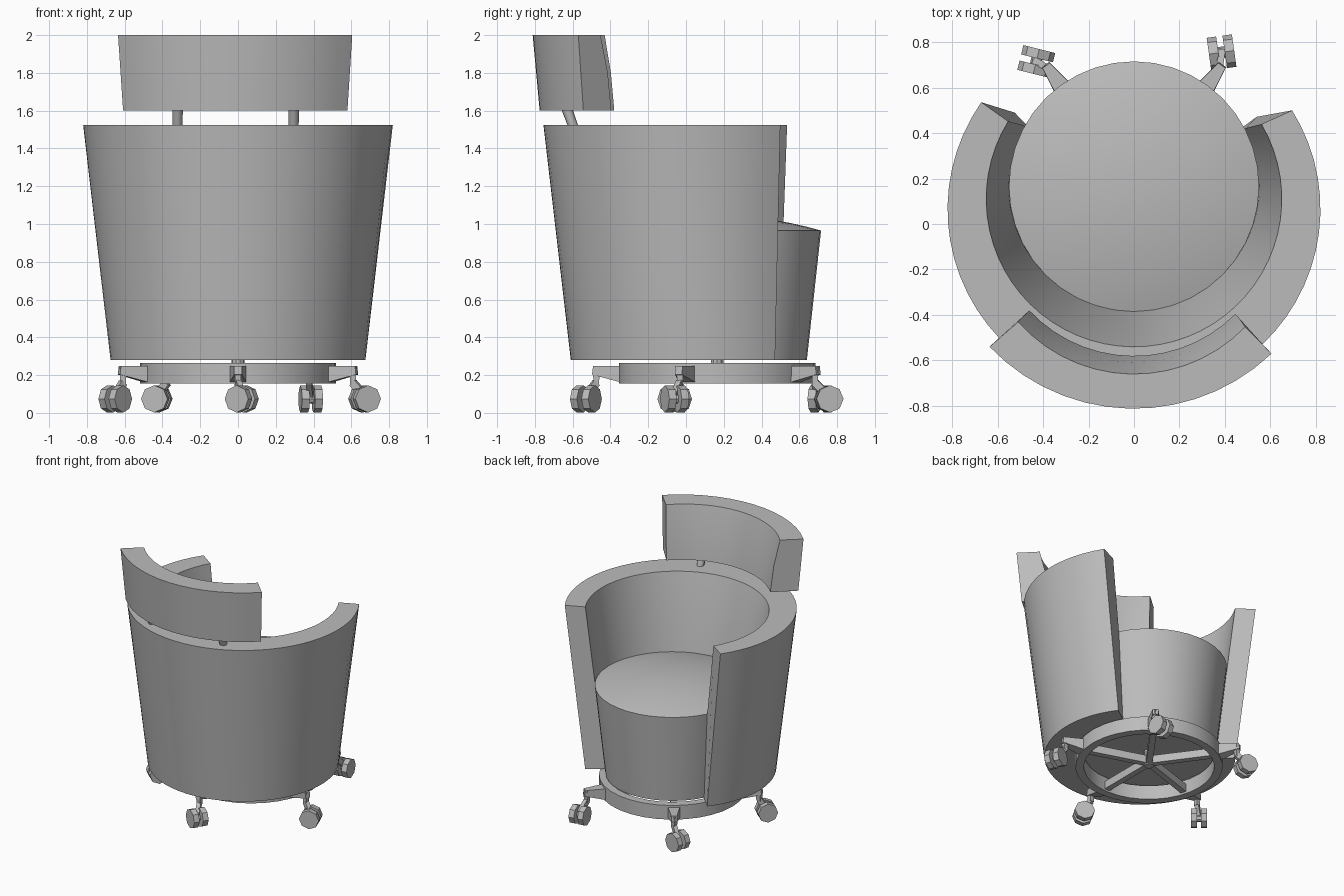
import bpy, bmesh
from math import sin, cos, radians, pi
from mathutils import Vector, Matrix

cube = bpy.data.objects.get("Cube")
if cube:
    bpy.data.objects.remove(cube, do_unlink=True)

grey = bpy.data.materials.new("plain_grey")
grey.use_nodes = True
grey.diffuse_color = (0.5, 0.5, 0.5, 1)
grey.node_tree.nodes["Principled BSDF"].inputs["Base Color"].default_value = (0.5, 0.5, 0.5, 1)

AXIS_Y = 0.165  # centre line of the seat and base


def finish(name, bm, smooth=None):
    bmesh.ops.remove_doubles(bm, verts=bm.verts, dist=1e-5)
    bmesh.ops.recalc_face_normals(bm, faces=bm.faces)
    mesh = bpy.data.meshes.new(name)
    bm.to_mesh(mesh)
    bm.free()
    mesh.materials.append(grey)
    obj = bpy.data.objects.new(name, mesh)
    bpy.context.collection.objects.link(obj)
    if smooth:
        bpy.ops.object.select_all(action='DESELECT')
        obj.select_set(True)
        bpy.context.view_layer.objects.active = obj
        bpy.ops.object.shade_smooth_by_angle(angle=radians(smooth))
    return obj


def curved_panel(name, section, steps):
    """Sweep a closed section; each point is z, radius, centre y, start and end angle."""
    bm = bmesh.new()
    loops = []
    for i in range(steps + 1):
        loop = []
        for z, r, cy, a0, a1 in section:
            a = radians(a0 + (a1 - a0) * i / steps)
            loop.append(bm.verts.new((r * cos(a), cy + r * sin(a), z)))
        loops.append(loop)
    n = len(section)
    for p, q in zip(loops, loops[1:]):
        for k in range(n):
            bm.faces.new((p[k], p[(k + 1) % n], q[(k + 1) % n], q[k]))
    bm.faces.new(loops[0])
    bm.faces.new(loops[-1])
    return finish(name, bm, 30)


def lathe(name, profile, steps, closed=False):
    """Spin a radius/height profile about the seat axis."""
    bm = bmesh.new()
    verts = [bm.verts.new((r, AXIS_Y, z)) for r, z in profile]
    edges = [bm.edges.new(e) for e in zip(verts, verts[1:])]
    if closed:
        edges.append(bm.edges.new((verts[-1], verts[0])))
    bmesh.ops.spin(bm, geom=verts + edges, cent=(0, AXIS_Y, 0), axis=(0, 0, 1),
                   angle=2 * pi, steps=steps)
    return finish(name, bm, 30)


def add_beam(bm, a, b, wide_a, tall_a, wide_b, tall_b):
    """Tapered box between two points."""
    a, b = Vector(a), Vector(b)
    d = (b - a).normalized()
    side = d.cross(Vector((0, 0, 1)))
    side = side.normalized() if side.length > 0.3 else Vector((1, 0, 0))
    up = side.cross(d)
    ends = []
    for p, w, t in ((a, wide_a, tall_a), (b, wide_b, tall_b)):
        ends.append([bm.verts.new(p + side * sx * w / 2 + up * sy * t / 2)
                     for sx, sy in ((-1, -1), (1, -1), (1, 1), (-1, 1))])
    for k in range(4):
        m = (k + 1) % 4
        bm.faces.new((ends[0][k], ends[0][m], ends[1][m], ends[1][k]))
    bm.faces.new(ends[0])
    bm.faces.new(ends[1])


# Wrap-around back and arms, open towards +y
curved_panel("tub_back", [
    (1.525, 0.82, 0.065, 145, 392),
    (0.28, 0.675, 0.065, 141, 397),
    (0.28, 0.48, 0.17, 153, 387),
    (0.96, 0.553, 0.17, 151.5, 387),
    (1.525, 0.65, 0.11, 148.3, 390.4)], 44)

# Separate curved headrest
curved_panel("headrest", [
    (2.0, 0.877, 0.065, 223.6, 313.6),
    (1.6, 0.84, 0.065, 223.6, 313.6),
    (1.6, 0.63, 0.05, 223, 315),
    (1.8, 0.648, 0.04, 222.5, 315.5),
    (2.0, 0.68, 0.02, 221.5, 316)], 14)

# Headrest posts
for side, x in (("right", -0.32), ("left", 0.295)):
    bm = bmesh.new()
    bmesh.ops.create_cone(bm, cap_ends=True, segments=8, radius1=0.025, radius2=0.03, depth=0.26)
    bm.transform(Matrix.Translation((x, -0.62, 1.58)) @ Matrix.Rotation(radians(20), 4, 'X'))
    finish("headrest_post_" + side, bm, 50)

# Drum seat with a domed cushion top
dome = [(0.55 * cos(t * pi / 12), 0.965 + 0.08 * (1 - cos(t * pi / 12) ** 2)) for t in range(7)]
lathe("seat", [(0, 0.28), (0.475, 0.28)] + dome, 40)

# Base ring and hub
lathe("base_ring", [(0.52, 0.155), (0.52, 0.265), (0.46, 0.265), (0.46, 0.155)], 32, closed=True)
lathe("base_hub", [(0, 0.16), (0.035, 0.16), (0.035, 0.28), (0, 0.28)], 10)

# Spokes and swivelled twin-wheel casters: spoke angle, wheel centre, axle angle
casters = [(54, 0.385, 0.755, 8), (126, -0.43, 0.715, 76), (198, -0.65, -0.06, -40),
           (270, 0.02, -0.53, 60), (342, 0.67, -0.06, -70)]
for i, (angle, wx, wy, axle) in enumerate(casters, 1):
    c, s = cos(radians(angle)), sin(radians(angle))

    def out(r, z):
        return (r * c, AXIS_Y + r * s, z)

    bm = bmesh.new()
    add_beam(bm, out(0, 0.2), out(0.47, 0.2), 0.045, 0.06, 0.045, 0.06)
    add_beam(bm, out(0.5, 0.205), out(0.66, 0.225), 0.09, 0.09, 0.04, 0.045)
    finish(f"spoke_{i}", bm)

    bm = bmesh.new()
    add_beam(bm, out(0.64, 0.24), out(0.64, 0.15), 0.035, 0.035, 0.03, 0.03)
    add_beam(bm, out(0.64, 0.16), (wx, wy, 0.09), 0.03, 0.04, 0.03, 0.04)
    finish(f"caster_fork_{i}", bm)

    bm = bmesh.new()
    turn = Matrix.Rotation(radians(axle), 4, 'Z') @ Matrix.Rotation(pi / 2, 4, 'Y')
    for offset, radius, depth in ((-0.035, 0.072, 0.042), (0.035, 0.072, 0.042), (0, 0.025, 0.07)):
        bmesh.ops.create_cone(bm, cap_ends=True, segments=8, radius1=radius, radius2=radius,
                              depth=depth, matrix=Matrix.Translation((wx, wy, 0.074)) @ turn
                              @ Matrix.Translation((0, 0, offset)))
    finish(f"caster_wheels_{i}", bm)
